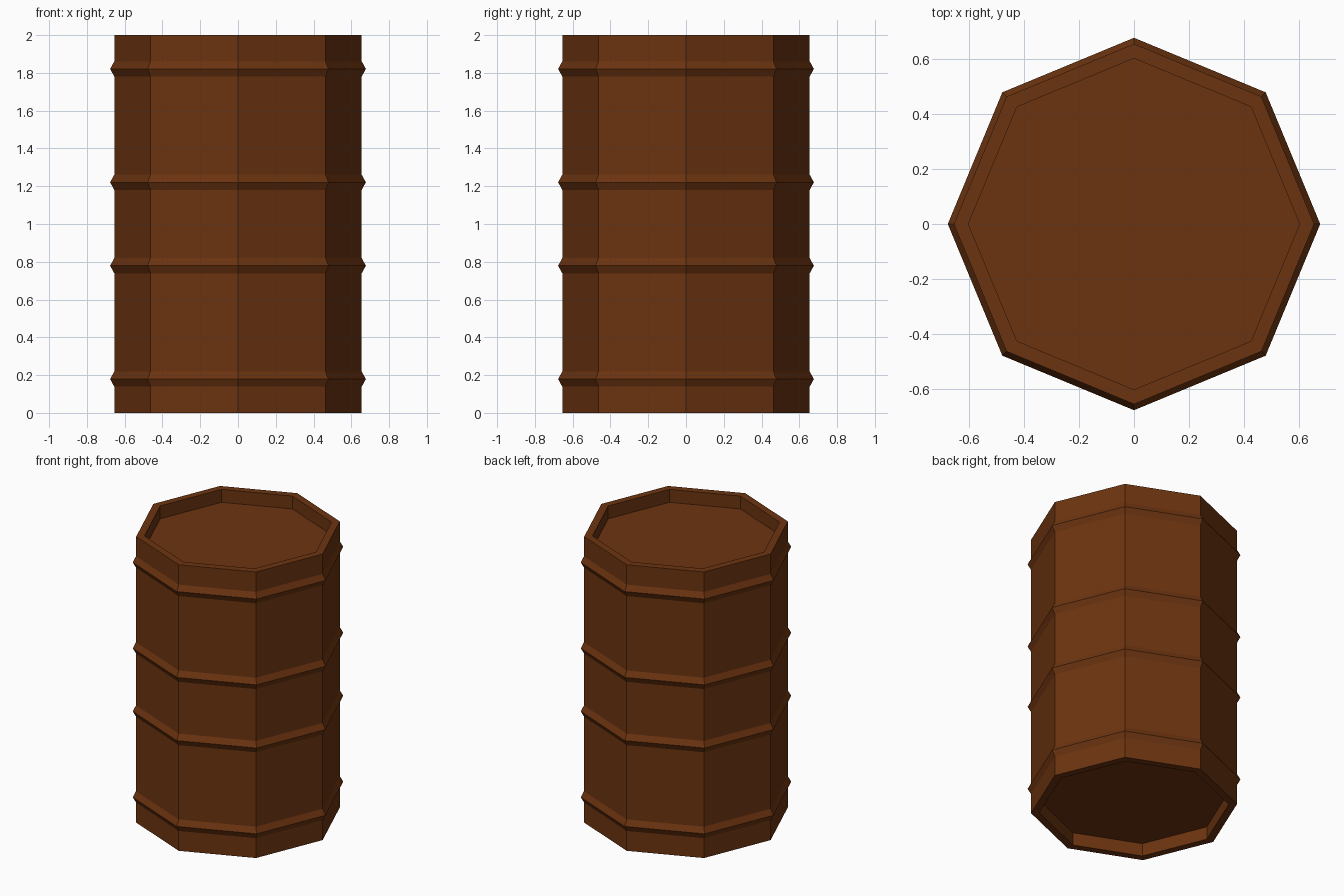
import bpy, bmesh
from math import cos, sin, pi

if "Cube" in bpy.data.objects:
    bpy.data.objects.remove(bpy.data.objects["Cube"])

SIDES = 8
R_BODY, R_RIB, R_LID = 0.655, 0.677, 0.602
RECESS, RIB_HALF = 0.09, 0.04
RIBS = (0.179, 0.779, 1.221, 1.821)

# Profile (radius, z): bottom recess, rim, ribbed wall, rim, top recess
profile = [(R_LID, RECESS), (R_LID, 0), (R_BODY, 0)]
for z in RIBS:
    profile += [(R_BODY, z - RIB_HALF), (R_RIB, z), (R_BODY, z + RIB_HALF)]
profile += [(R_BODY, 2), (R_LID, 2), (R_LID, 2 - RECESS)]

# Revolve the profile into an eight-sided drum
bm = bmesh.new()
rings = [[bm.verts.new((r * cos(2 * pi * i / SIDES), r * sin(2 * pi * i / SIDES), z))
          for i in range(SIDES)] for r, z in profile]
for low, high in zip(rings, rings[1:]):
    for i in range(SIDES):
        j = (i + 1) % SIDES
        bm.faces.new((low[i], low[j], high[j], high[i]))

# Recessed bottom and lid
bm.faces.new(rings[0][::-1])
bm.faces.new(rings[-1])
bmesh.ops.recalc_face_normals(bm, faces=bm.faces)

mesh = bpy.data.meshes.new("drum_barrel")
bm.to_mesh(mesh)
bm.free()
barrel = bpy.data.objects.new("drum_barrel", mesh)
bpy.context.collection.objects.link(barrel)

# Rusty brown paint
paint = bpy.data.materials.new("rust_brown")
paint.diffuse_color = (0.15, 0.034, 0.005, 1)
paint.use_nodes = True
paint.node_tree.nodes["Principled BSDF"].inputs["Base Color"].default_value = paint.diffuse_color
mesh.materials.append(paint)
